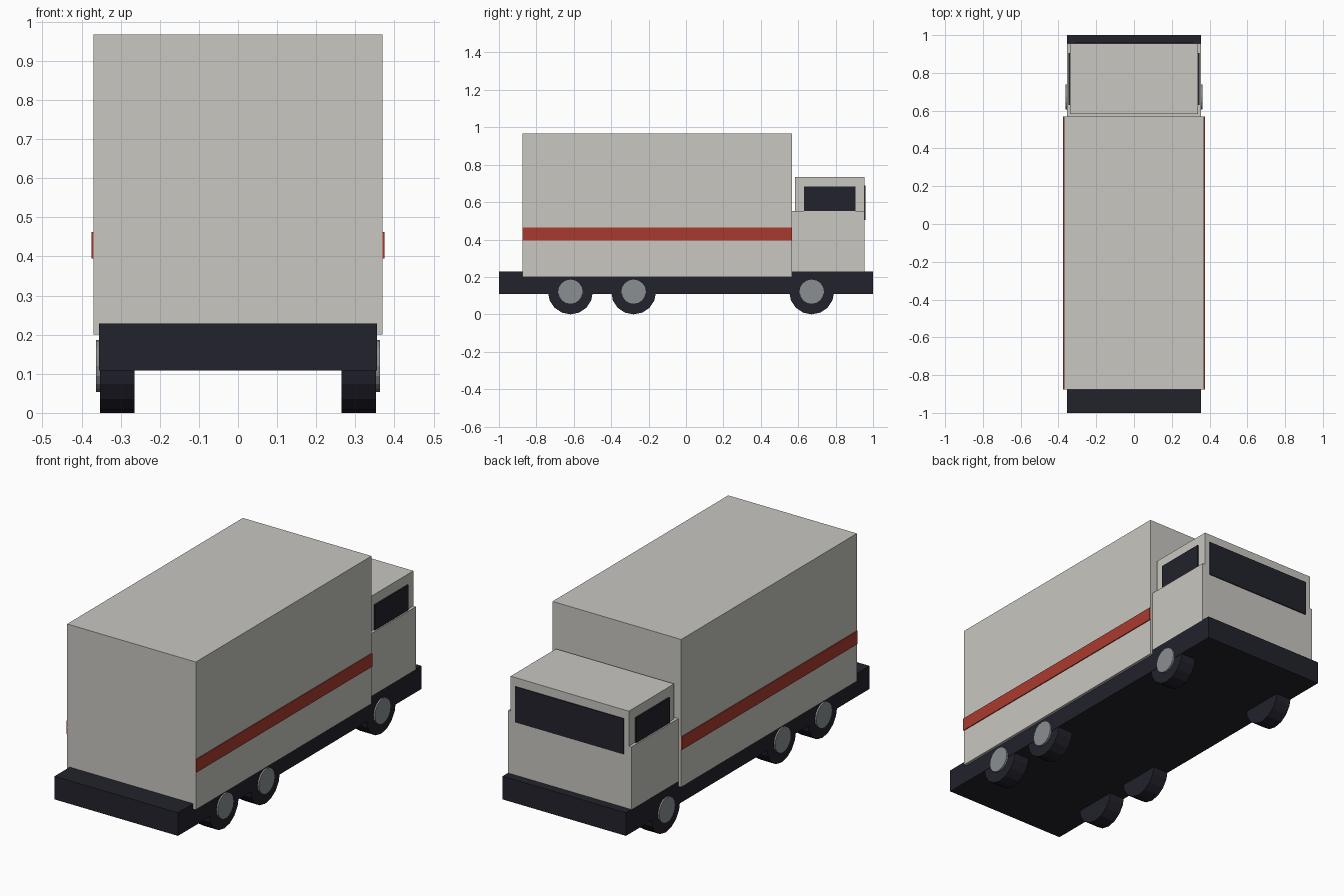
import bpy
from math import pi

cube = bpy.data.objects.get("Cube")
if cube:
    bpy.data.objects.remove(cube, do_unlink=True)


def material(name, rgb):
    mat = bpy.data.materials.new(name)
    mat.use_nodes = True
    mat.diffuse_color = (*rgb, 1)
    mat.node_tree.nodes["Principled BSDF"].inputs["Base Color"].default_value = (*rgb, 1)
    return mat


body = material("warm light grey", (0.578, 0.571, 0.533))
dark = material("dark navy", (0.016, 0.016, 0.025))
red = material("brick red", (0.402, 0.042, 0.027))
metal = material("hub grey", (0.254, 0.275, 0.287))


def box(name, x, y, z, mat):
    """Box from (min, max) ranges on each axis."""
    ranges = (x, y, z)
    bpy.ops.mesh.primitive_cube_add(size=1, location=[(a + b) / 2 for a, b in ranges])
    ob = bpy.context.object
    ob.name = name
    ob.scale = [b - a for a, b in ranges]
    bpy.ops.object.transform_apply(location=False, rotation=False, scale=True)
    ob.data.materials.append(mat)
    return ob


def disc(name, x, y, z, radius, mat):
    """Sixteen-sided cylinder lying along the x axis."""
    bpy.ops.mesh.primitive_cylinder_add(
        vertices=16, radius=radius, depth=x[1] - x[0],
        location=(sum(x) / 2, y, z), rotation=(0, pi / 2, 0))
    ob = bpy.context.object
    ob.name = name
    ob.data.materials.append(mat)
    return ob


# Chassis and cargo box
box("chassis", (-0.355, 0.355), (-1, 1), (0.108, 0.228), dark)
box("cargo_box", (-0.37, 0.37), (-0.875, 0.568), (0.2, 0.968), body)

# Cab: wide lower body, narrower upper part, windscreen
box("cab_lower", (-0.355, 0.355), (0.568, 0.955), (0.228, 0.553), body)
box("cab_upper", (-0.34, 0.34), (0.583, 0.955), (0.54, 0.735), body)
box("windscreen", (-0.312, 0.312), (0.953, 0.96), (0.505, 0.69), dark)

# Parts repeated on both sides
for side, s in (("left", 1), ("right", -1)):
    def span(a, b):
        return tuple(sorted((s * a, s * b)))

    box(f"{side}_stripe", span(0.368, 0.375), (-0.875, 0.568), (0.395, 0.463), red)
    box(f"{side}_window", span(0.339, 0.348), (0.63, 0.905), (0.54, 0.683), dark)
    for axle, y in (("rear", -0.618), ("middle", -0.28), ("front", 0.672)):
        disc(f"{side}_{axle}_tyre", span(0.265, 0.353), y, 0.12, 0.12, dark)
        disc(f"{side}_{axle}_hub", span(0.34, 0.363), y, 0.12, 0.066, metal)
